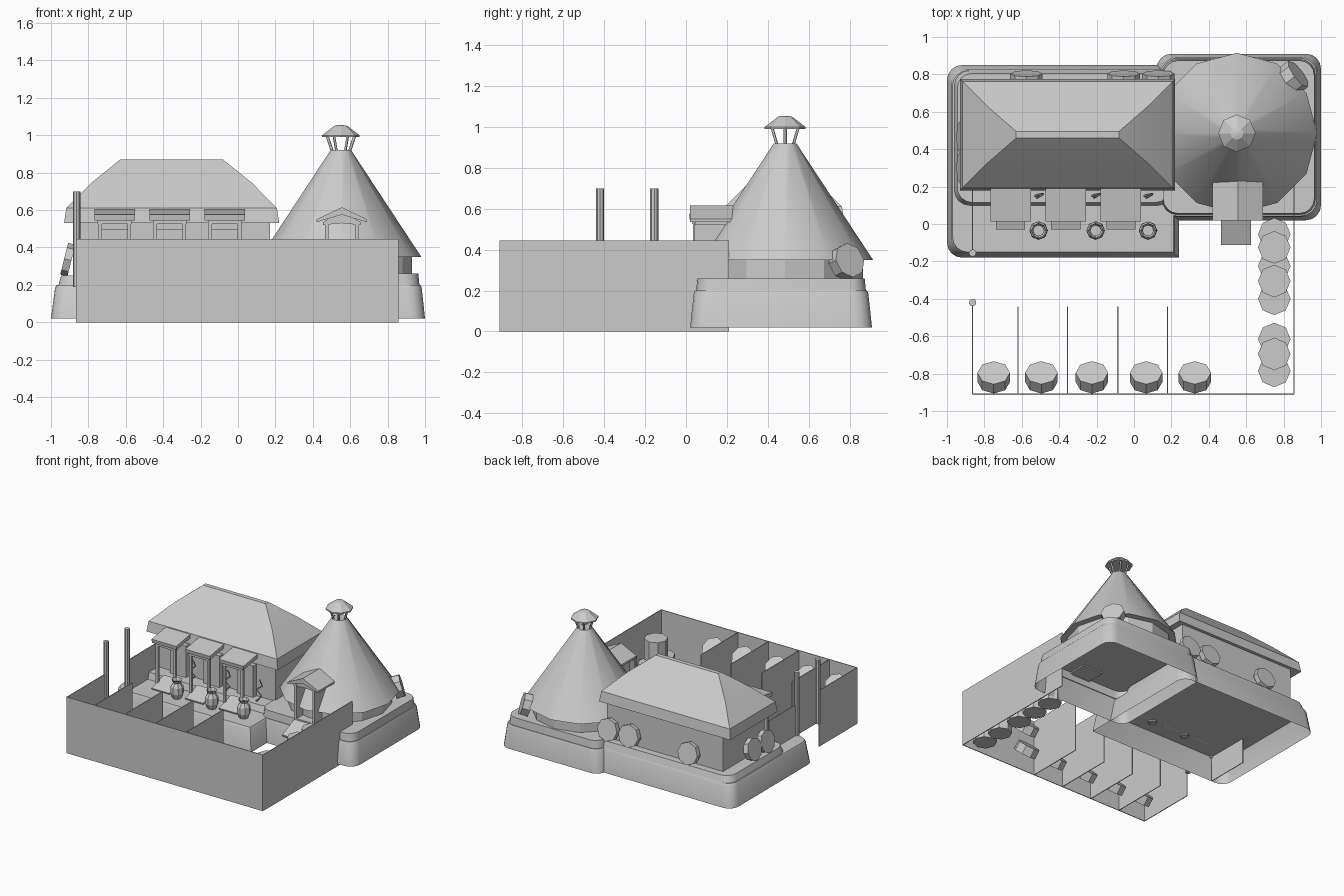
import bpy, bmesh, math
from mathutils import Vector, Matrix

if "Cube" in bpy.data.objects:
    bpy.data.objects.remove(bpy.data.objects["Cube"], do_unlink=True)

clay = bpy.data.materials.new("light_grey")
clay.use_nodes = True
clay.diffuse_color = (0.6, 0.6, 0.6, 1)
clay.node_tree.nodes["Principled BSDF"].inputs["Base Color"].default_value = clay.diffuse_color


def finish(name, bm, smooth=False):
    bmesh.ops.recalc_face_normals(bm, faces=bm.faces)
    mesh = bpy.data.meshes.new(name)
    bm.to_mesh(mesh)
    bm.free()
    mesh.materials.append(clay)
    obj = bpy.data.objects.new(name, mesh)
    bpy.context.collection.objects.link(obj)
    if smooth:
        bpy.ops.object.select_all(action="DESELECT")
        obj.select_set(True)
        bpy.context.view_layer.objects.active = obj
        bpy.ops.object.shade_smooth_by_angle(angle=math.radians(32))
    return obj


def box(name, x, y, z, tilt=0):
    """Box from (min, max) pairs, optionally tilted about its own x axis."""
    size = [b - a for a, b in (x, y, z)]
    mid = [(a + b) / 2 for a, b in (x, y, z)]
    bm = bmesh.new()
    bmesh.ops.create_cube(bm, size=1, matrix=Matrix.Translation(mid)
                          @ Matrix.Rotation(tilt, 4, "X") @ Matrix.Diagonal((*size, 1)))
    return finish(name, bm)


def loft(name, rings, bottom=False, top=True, smooth=False):
    """Skin a stack of rings that have equal point counts."""
    bm = bmesh.new()
    loops = [[bm.verts.new(p) for p in ring] for ring in rings]
    n = len(loops[0])
    for low, high in zip(loops, loops[1:]):
        for i in range(n):
            j = (i + 1) % n
            bm.faces.new((low[i], low[j], high[j], high[i]))
    if bottom:
        bm.faces.new(loops[0][::-1])
    if top:
        bm.faces.new(loops[-1])
    return finish(name, bm, smooth)


def circle(x, y, r, z, n):
    return [(x + r * math.cos(math.tau * i / n), y + r * math.sin(math.tau * i / n), z)
            for i in range(n)]


def lathe(name, x, y, profile, n, **kw):
    return loft(name, [circle(x, y, r, z, n) for r, z in profile], **kw)


def rounded(x, y, radii, inset, z, steps=4):
    """Rounded rectangle ring; radii run front-left, front-right, back-right, back-left."""
    x0, x1, y0, y1 = x[0] + inset, x[1] - inset, y[0] + inset, y[1] - inset
    corners = [(x0, y0, 1, 1, 180), (x1, y0, -1, 1, 270), (x1, y1, -1, -1, 0), (x0, y1, 1, -1, 90)]
    ring = []
    for (cx, cy, sx, sy, start), r in zip(corners, radii):
        for i in range(steps + 1):
            a = math.radians(start + 90 * i / steps)
            ring.append((cx + r * (sx + math.cos(a)), cy + r * (sy + math.sin(a)), z))
    return ring


def plinth(name, x, y, radii, levels):
    return loft(name, [rounded(x, y, radii, i, z) for i, z in levels], smooth=True)


def disc(name, centre, normal, r=0.087, depth=0.07):
    """Eight-sided drum whose axis follows the normal."""
    turn = Vector(normal).to_track_quat("Z", "Y").to_matrix().to_4x4()
    bm = bmesh.new()
    bmesh.ops.create_cone(bm, cap_ends=True, segments=8, radius1=r, radius2=r, depth=depth,
                          matrix=Matrix.Translation(centre) @ turn)
    return finish(name, bm)


def rod(name, points, radius):
    curve = bpy.data.curves.new(name, "CURVE")
    curve.dimensions = "3D"
    curve.bevel_depth = radius
    curve.bevel_resolution = 0
    curve.use_fill_caps = True
    line = curve.splines.new("POLY")
    line.points.add(len(points) - 1)
    for p, co in zip(line.points, points):
        p.co = (*co, 1)
    curve.materials.append(clay)
    obj = bpy.data.objects.new(name, curve)
    bpy.context.collection.objects.link(obj)
    return obj


# Hollow stepped foundations
R = 0.08
plinth("house_base", (-1, 0.24), (-0.18, 0.85), (R, 0.002, R, R),
       [(0, 0.02), (0.022, 0.185), (0.03, 0.2)])
plinth("house_step", (-0.96, 0.21), (0.1, 0.82), (R, R, R, R), [(0, 0.2), (0.015, 0.25)])
plinth("tower_base", (0.12, 1), (0.02, 0.91), (R, R, R, R),
       [(0, 0.02), (0.018, 0.185), (0.024, 0.2), (0.03, 0.2), (0.036, 0.26)])

# House with hipped roof
box("house_walls", (-0.85, 0.17), (0.23, 0.75), (0.25, 0.56))
eaves = ((-0.93, 0.22), (0.18, 0.775))
roof_rings = [rounded(*eaves, (0,) * 4, i, z, 1) for i, z in ((0, 0.53), (0.012, 0.61), (0.145, 0.745))]
ridge = rounded((-0.63, -0.08), (0.46, 0.495), (0,) * 4, 0, 0.87, 1)
roof = loft("house_roof", [ring[::2] for ring in roof_rings + [ridge]], bottom=True, smooth=True)

# Conical tower, vent struts and cap
TX, TY = 0.55, 0.485
lathe("tower_wall", TX, TY, [(0.38, 0.26), (0.38, 0.37)], 12)
lathe("tower_cone", TX, TY, [(0.43, 0.35), (0.055, 0.92)], 12, bottom=True, smooth=True)
for i in range(6):
    c, s = math.cos(math.tau * i / 6), math.sin(math.tau * i / 6)
    rod("vent_strut", [(TX + r * c, TY + r * s, z) for r, z in ((0.045, 0.91), (0.075, 1.0))], 0.008)
lathe("vent_cap", TX, TY, [(0.1, 0.99), (0.1, 1.0), (0.035, 1.05), (0.01, 1.055)], 8, bottom=True)

# Gabled tower entrance
for x in (0.465, 0.625):
    box("entrance_side", (x, x + 0.02), (0.04, 0.26), (0.26, 0.54))
box("entrance_floor", (0.465, 0.645), (0.04, 0.2), (0.25, 0.27))
for name, width, drop, y0, y1 in (("entrance_gable", 0.1, 0.015, 0.045, 0.2),
                                  ("entrance_roof", 0.135, 0, 0.02, 0.24)):
    under = 0.53 if drop else 0.575
    section = [(-width, 0.535 - drop), (0, under), (width, 0.535 - drop),
               (width, 0.55 - drop), (0, 0.615 - drop), (-width, 0.55 - drop)]
    loft(name, [[(0.555 + x, y, z) for x, z in section] for y in (y0, y1)], bottom=True)
box("entrance_ramp", (0.465, 0.625), (-0.115, 0.06), (0.21, 0.23), 0.4)

# House doors with canopy, posts, ramp, tall pot and bent branch
for x in (-0.66, -0.365, -0.07):
    box("door", (x - 0.07, x + 0.07), (0.19, 0.24), (0.25, 0.5))
    box("canopy", (x - 0.108, x + 0.108), (0.015, 0.2), (0.56, 0.59), 0.16)
    box("canopy_beam", (x - 0.09, x + 0.09), (0.03, 0.055), (0.525, 0.56))
    for side in (-1, 1):
        px = x + side * 0.078
        box("canopy_post", (px - 0.01, px + 0.01), (0.035, 0.055), (0.2, 0.54))
    box("door_ramp", (x - 0.078, x + 0.078), (-0.03, 0.13), (0.22, 0.235), 0.3)
for x in (-0.51, -0.205, 0.075):
    lathe("pot", x, -0.035, [(0.03, 0.19), (0.05, 0.24), (0.048, 0.29), (0.028, 0.32), (0.04, 0.345)],
          8, top=False)
    rod("branch", [(x - 0.02, 0.15, 0.25), (x + 0.02, 0.16, 0.3), (x - 0.01, 0.14, 0.35),
                   (x + 0.025, 0.16, 0.38), (x + 0.01, 0.15, 0.43)], 0.006)

# Yard fence, gate posts and stall partitions
H, T, FRONT, LEFT, RIGHT = 0.445, 0.003, -0.91, 0.855, -0.863
box("front_fence", (RIGHT, LEFT), (FRONT - T, FRONT + T), (0, H))
box("left_fence", (LEFT - T, LEFT + T), (FRONT, 0.21), (0, H))
for y in ((FRONT, -0.43), (-0.15, 0.2)):
    box("right_fence", (RIGHT - T, RIGHT + T), y, (0, H))
for y in (-0.42, -0.155):
    lathe("gate_post", RIGHT, y, [(0.02, 0.19), (0.02, 0.7)], 8, bottom=True)
for x in (-0.62, -0.355, -0.087, 0.18):
    box("stall_partition", (x - T, x + T), (FRONT, -0.44), (0, H))

# Tilted drums in the stalls, two high
for x in (-0.75, -0.495, -0.225, 0.065, 0.325):
    for z in (0.12, 0.3):
        disc("stall_drum", (x, -0.82, z), (0, 1, 1))

# Stacked drums by the left fence
for z, rows in ((0.085, (-0.055, -0.225, -0.4, -0.615, -0.785)), (0.25, (-0.125, -0.305, -0.695))):
    for y in rows:
        disc("stacked_drum", (0.75, y, z), (0, 0, 1), depth=0.16)

# Discs leaning on the buildings
for x in (-0.575, -0.055, 0.13):
    disc("back_disc", (x, 0.785, 0.335), (0, 1, 0.2), depth=0.04)
for y in (0.3, 0.465):
    disc("side_disc", (-0.91, y, 0.335), (-1, 0, 0.25), depth=0.04)
disc("tower_disc", (0.855, 0.785, 0.34), (0.8, 0.6, 0.3), depth=0.06)
